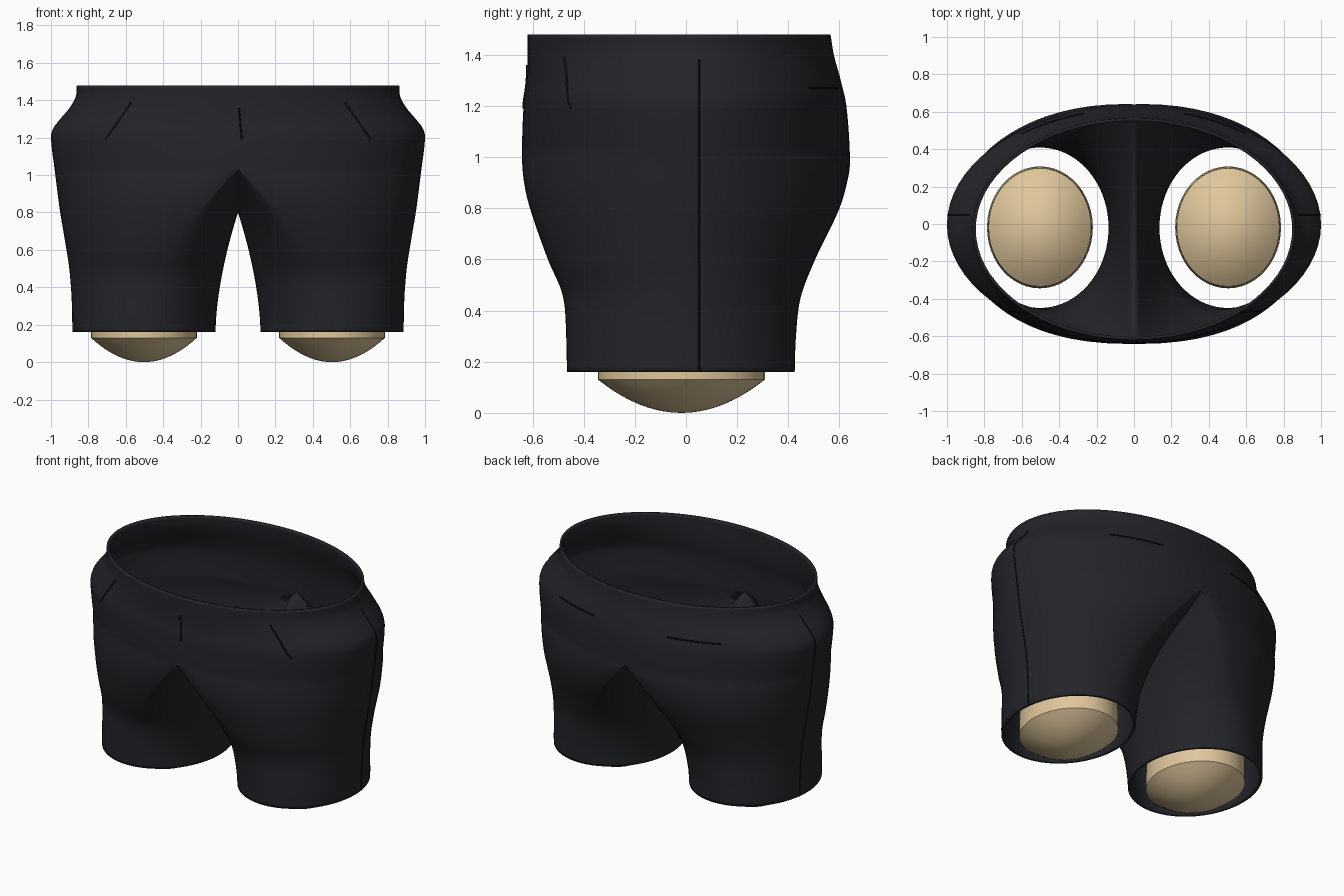
import bpy, bmesh, math
from math import sin, cos, pi

if "Cube" in bpy.data.objects:
    bpy.data.objects.remove(bpy.data.objects["Cube"])

HEM, CROTCH, FORK, WAIST = 0.16, 0.80, 1.03, 1.48
SEG = 72

# silhouette profiles: (z, value)
SIDE = [(.16, .885), (.35, .89), (.5, .902), (.6, .917), (.8, .95), (1, .976), (1.2, 1), (1.25, .988),
        (1.3, .95), (1.36, .90), (1.42, .867), (1.48, .862)]
FRONT = [(.16, .465), (.4, .473), (.48, .488), (.6, .54), (.8, .61), (.9, .633), (1, .641), (1.2, .635),
         (1.3, .622), (1.48, .62)]
BACK = [(.16, .425), (.3, .43), (.45, .448), (.6, .505), (.8, .6), (.93, .636), (1, .641), (1.2, .627),
        (1.3, .605), (1.4, .578), (1.48, .565)]


def sample(p, z):
    """Smooth interpolation through a profile."""
    z = min(max(z, p[0][0]), p[-1][0])
    i = max(k for k in range(len(p) - 1) if p[k][0] <= z)

    def slope(k):
        a, b = p[max(k - 1, 0)], p[min(k + 1, len(p) - 1)]
        return (b[1] - a[1]) / (b[0] - a[0])
    (z0, v0), (z1, v1) = p[i], p[i + 1]
    h = z1 - z0
    t = (z - z0) / h
    return ((2*t**3 - 3*t*t + 1) * v0 + (t**3 - 2*t*t + t) * h * slope(i)
            + (3*t*t - 2*t**3) * v1 + (t**3 - t*t) * h * slope(i + 1))


def surface(a, z, s):
    """Point on the right half; s blends leg tube (0) to half torso (1)."""
    w = min(max(s, 0), 1) ** 1.7
    xo, yf, yb = sample(SIDE, z), sample(FRONT, z), sample(BACK, z)
    leg_x = (xo + .12) / 2 + (xo - .12) / 2 * sin(a)
    torso_x = xo * max(sin(a), 0)
    if w == 1 and (a > pi - 1e-6 or a < 1e-6):
        torso_x = 0
    return ((1 - w) * leg_x + w * torso_x, (yb - yf) / 2 - (yf + yb) / 2 * cos(a), z)


def outer(a, z):
    return surface(a, z, (z - HEM) / (FORK - HEM))


def material(name, col):
    m = bpy.data.materials.new(name)
    m.diffuse_color = (*col, 1)
    m.use_nodes = True
    m.node_tree.nodes["Principled BSDF"].inputs["Base Color"].default_value = m.diffuse_color
    return m


def finish(name, bm, mat):
    me = bpy.data.meshes.new(name)
    bm.to_mesh(me)
    bm.free()
    me.materials.append(mat)
    ob = bpy.data.objects.new(name, me)
    bpy.context.collection.objects.link(ob)
    for f in me.polygons:
        f.use_smooth = True
    return ob


def mirror(ob):
    m = ob.modifiers.new("mirror", 'MIRROR')
    m.use_clip = True
    m.merge_threshold = .0005


def smooth(ob):
    bpy.ops.object.select_all(action='DESELECT')
    ob.select_set(True)
    bpy.context.view_layer.objects.active = ob
    bpy.ops.object.shade_smooth_by_angle(angle=math.radians(45))


cloth = material("cloth", (.017, .018, .022))
thread = material("thread", (.006, .006, .008))
skin = material("skin", (.74, .57, .33))

# shorts: leg tube up to the fork, then half torso up to the waist
bm = bmesh.new()
rows = []
LEG = 44
for r in range(LEG + 1):
    s = r / LEG
    row = []
    for i in range(SEG):
        a = 2 * pi * i / SEG
        top = FORK if a <= pi else CROTCH + (FORK - CROTCH) * cos(a) ** 2
        row.append(bm.verts.new(surface(a, HEM + s * (top - HEM), s)))
    rows.append(row)
for lo, hi in zip(rows, rows[1:]):
    for i in range(SEG):
        j = (i + 1) % SEG
        bm.faces.new((lo[i], lo[j], hi[j], hi[i]))
prev = rows[-1][:SEG // 2 + 1]
UP = 28
for r in range(1, UP + 1):
    z = FORK + (WAIST - FORK) * r / UP
    row = [bm.verts.new(surface(2 * pi * i / SEG, z, 1)) for i in range(SEG // 2 + 1)]
    for i in range(SEG // 2):
        bm.faces.new((prev[i], prev[i + 1], row[i + 1], row[i]))
    prev = row
shorts = finish("shorts", bm, cloth)
mirror(shorts)
sol = shorts.modifiers.new("thickness", 'SOLIDIFY')
sol.thickness = .016
sol.offset = -1
smooth(shorts)

# leg stubs: straight column with domed ends
bm = bmesh.new()
prof = [(k / 10, .13 * (k / 10) ** 2) for k in range(1, 11)]
prof += [(1, .2), (.985, .4), (.97, .55)]
prof += [(.97 * k / 10, .55 + .13 * (1 - (k / 10) ** 2)) for k in range(9, 0, -1)]
rings = [[bm.verts.new((.503 + .283 * r * cos(2*pi*i/48), -.018 + .326 * r * sin(2*pi*i/48), z))
          for i in range(48)] for r, z in prof]
for lo, hi in zip(rings, rings[1:]):
    for i in range(48):
        j = (i + 1) % 48
        bm.faces.new((lo[i], lo[j], hi[j], hi[i]))
for ring, z in ((rings[0][::-1], 0), (rings[-1], .68)):
    c = bm.verts.new((.503, -.018, z))
    for i in range(48):
        bm.faces.new((ring[i], ring[(i + 1) % 48], c))
legs = finish("legs", bm, skin)
mirror(legs)
smooth(legs)


# stitched lines: thin tubes lying on the cloth
def stitch(name, pts, both=True, rad=.005):
    cu = bpy.data.curves.new(name, 'CURVE')
    cu.dimensions = '3D'
    cu.bevel_depth = rad
    cu.bevel_resolution = 1
    cu.use_fill_caps = True
    for sx in ((1, -1) if both else (1,)):
        sp = cu.splines.new('POLY')
        sp.points.add(len(pts) - 1)
        for p, (x, y, z) in zip(sp.points, pts):
            p.co = (sx * x, y, z, 1)
    cu.materials.append(thread)
    bpy.context.collection.objects.link(bpy.data.objects.new(name, cu))


def lerp(a, b, n):
    return [a + (b - a) * k / n for k in range(n + 1)]


def side_point(z, y=.05):
    yf, yb = sample(FRONT, z), sample(BACK, z)
    return outer(math.acos(((yb - yf) / 2 - y) / ((yf + yb) / 2)), z)


def at_x(x, z, back=False):
    a = math.asin(x / sample(SIDE, z))
    return surface(pi - a if back else a, z, 1)


stitch("side_seam", [side_point(z) for z in lerp(HEM, 1.38, 50)], rad=.004)
stitch("front_pocket", [at_x(x, z) for x, z in zip(lerp(.57, .71, 12), lerp(1.39, 1.19, 12))])
stitch("back_pocket", [at_x(x, 1.27, True) for x in lerp(.27, .6, 12)])
stitch("fly_seam", [at_x(x, z) for x, z in zip(lerp(.005, .02, 8), lerp(1.36, 1.19, 8))], False)
